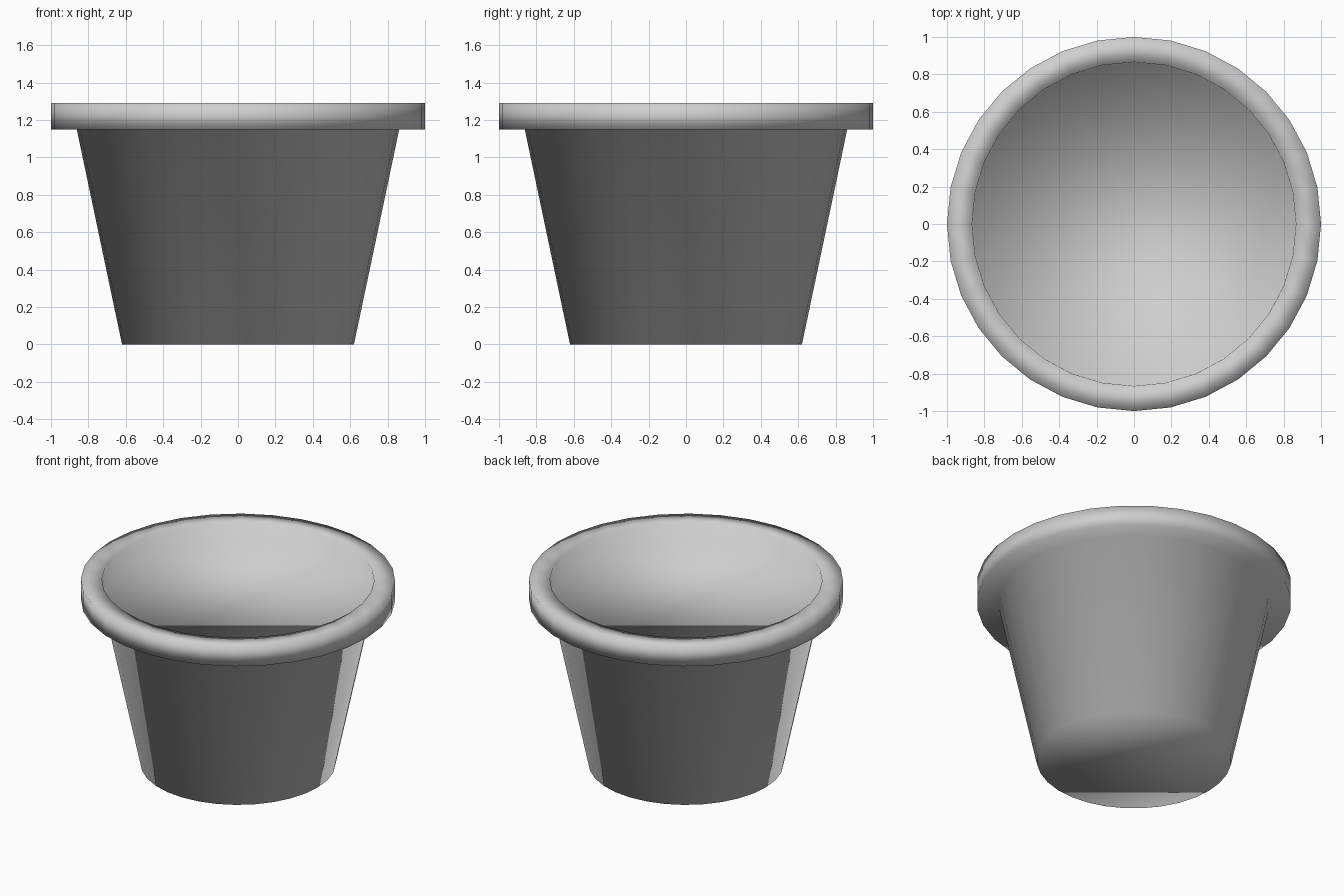
import bpy, bmesh
from math import cos, sin, tau

cube = bpy.data.objects.get("Cube")
if cube:
    bpy.data.objects.remove(cube, do_unlink=True)

SIDES = 32

# Plain grey material
grey = bpy.data.materials.new("light_grey")
grey.use_nodes = True
colour = (0.62, 0.62, 0.62, 1.0)
grey.diffuse_color = colour
grey.node_tree.nodes["Principled BSDF"].inputs["Base Color"].default_value = colour


def lathe(name, profile, material):
    """Turn (radius, height) points about z and cap both ends."""
    bm = bmesh.new()
    rings = [[bm.verts.new((r * cos(tau * i / SIDES), r * sin(tau * i / SIDES), z))
              for i in range(SIDES)] for r, z in profile]
    for low, high in zip(rings, rings[1:]):
        for i in range(SIDES):
            j = (i + 1) % SIDES
            bm.faces.new((low[i], low[j], high[j], high[i]))
    bm.faces.new(rings[0][::-1])
    bm.faces.new(rings[-1])
    for face in bm.faces:
        face.smooth = True
    mesh = bpy.data.meshes.new(name)
    bm.to_mesh(mesh)
    bm.free()
    mesh.materials.append(material)
    obj = bpy.data.objects.new(name, mesh)
    bpy.context.collection.objects.link(obj)
    return obj


# Tapered pot: base, wall, overhanging rim, then the sunken inside
lathe("pot", [
    (0.62, 0.0),     # base edge
    (0.862, 1.15),   # top of wall
    (1.0, 1.15),     # rim underside
    (1.0, 1.29),     # rim outer top
    (0.866, 1.29),   # rim inner top
    (0.86, 1.155),   # sunken floor edge
], grey)
